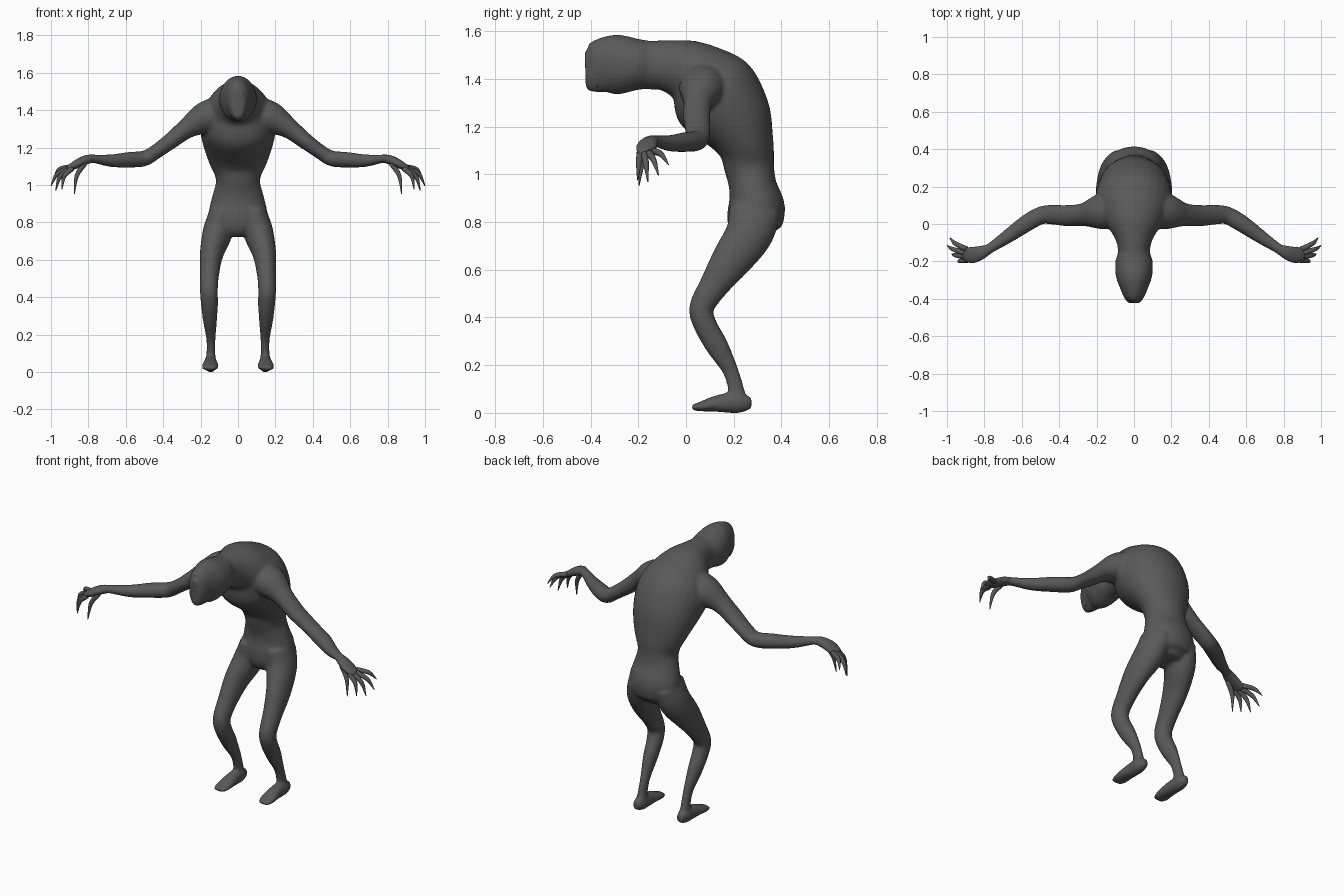
import bpy
import bmesh
import math
from mathutils import Vector

default_cube = bpy.data.objects.get("Cube")
if default_cube:
    bpy.data.objects.remove(default_cube, do_unlink=True)

# One flat colour for the whole creature
skin = bpy.data.materials.new("dark_grey_skin")
skin.use_nodes = True
colour = (.1, .1, .1, 1)
skin.diffuse_color = colour
skin.node_tree.nodes["Principled BSDF"].inputs["Base Color"].default_value = colour


def smooth_path(rings, steps):
    """Interpolate the ring centres and radii with a smooth curve."""
    keys = [Vector(ring) for ring in rings]
    keys = [2 * keys[0] - keys[1]] + keys + [2 * keys[-1] - keys[-2]]
    path = []
    for before, start, end, after in zip(keys, keys[1:], keys[2:], keys[3:]):
        for step in range(steps):
            t = step / steps
            path.append(start + .5 * t * ((end - before)
                        + t * (2 * before - 5 * start + 4 * end - after)
                        + t * t * (3 * start - before - 3 * end + after)))
    path.append(keys[-2])
    return path


def loft(bm, rings, reference, side=1, sides=20, steps=4):
    """Add a closed limb: each ring is x, y, z, radius along reference, other radius."""
    path = smooth_path(rings, steps)
    centres = [Vector(ring[:3]) for ring in path]
    loops = []
    for i, ring in enumerate(path):
        tangent = centres[min(i + 1, len(path) - 1)] - centres[max(i - 1, 0)]
        tangent.normalize()
        across = (reference - tangent * reference.dot(tangent)).normalized()
        other = tangent.cross(across)
        loop = []
        for k in range(sides):
            angle = math.tau * k / sides
            point = centres[i] + across * ring[3] * math.cos(angle) + other * ring[4] * math.sin(angle)
            loop.append(bm.verts.new((point.x * side, point.y, point.z)))
        loops.append(loop)
    faces = [bm.faces.new(loops[0]), bm.faces.new(loops[-1])]
    for lower, upper in zip(loops, loops[1:]):
        for k in range(sides):
            n = (k + 1) % sides
            faces.append(bm.faces.new((lower[k], lower[n], upper[n], upper[k])))
    bmesh.ops.recalc_face_normals(bm, faces=faces)


def make_object(name, bm, smooth=True):
    mesh = bpy.data.meshes.new(name)
    for face in bm.faces:
        face.smooth = smooth
    bm.to_mesh(mesh)
    bm.free()
    mesh.materials.append(skin)
    obj = bpy.data.objects.new(name, mesh)
    bpy.context.scene.collection.objects.link(obj)
    return obj


x_axis = Vector((1, 0, 0))
y_axis = Vector((0, 1, 0))

# Hunched trunk, neck and head, from pelvis to muzzle (y, z, half width, half depth)
trunk = [(.29, .73, .08, .07), (.285, .78, .14, .11), (.295, .86, .155, .12),
         (.28, .95, .135, .1), (.265, 1.03, .118, .105), (.25, 1.12, .155, .12),
         (.2, 1.23, .19, .165), (.115, 1.34, .205, .19), (.02, 1.425, .16, .14),
         (-.08, 1.455, .1, .108), (-.15, 1.457, .086, .102), (-.2, 1.46, .1, .107),
         (-.28, 1.46, .097, .125), (-.34, 1.455, .075, .118),
         (-.39, 1.44, .053, .1), (-.422, 1.438, .034, .078)]

# Arm from shoulder to knuckles
arm = [(.08, .08, 1.38, .1, .1), (.18, .065, 1.355, .095, .088), (.27, .05, 1.305, .062, .056),
       (.36, .045, 1.235, .057, .044), (.44, .05, 1.177, .053, .039),
       (.5, .045, 1.142, .048, .042), (.58, 0, 1.135, .046, .042),
       (.68, -.07, 1.13, .037, .034), (.77, -.13, 1.14, .028, .023),
       (.81, -.15, 1.135, .037, .026), (.86, -.165, 1.113, .046, .024),
       (.91, -.162, 1.085, .04, .016)]

# Leg from hip to ankle
leg = [(.085, .29, .85, .07, .11), (.108, .265, .75, .08, .1), (.14, .19, .64, .064, .085),
       (.152, .115, .53, .052, .062), (.156, .065, .44, .048, .052),
       (.153, .08, .37, .046, .049), (.15, .13, .28, .038, .048),
       (.145, .185, .18, .025, .034), (.145, .21, .1, .024, .034),
       (.147, .222, .04, .032, .035)]

# Foot from heel to toes
foot = [(.147, .275, .04, .02, .024), (.147, .23, .042, .035, .042), (.147, .17, .042, .037, .042),
        (.148, .11, .036, .043, .031), (.15, .06, .026, .044, .02), (.15, .025, .023, .032, .012)]

bm = bmesh.new()
loft(bm, [(0, *ring) for ring in trunk], x_axis, sides=28)
for side in (1, -1):
    loft(bm, arm, y_axis, side)
    loft(bm, leg, x_axis, side)
    loft(bm, foot, x_axis, side)
body = make_object("body", bm)

# Fuse the limbs into one continuous skin
fuse = body.modifiers.new("fuse", "REMESH")
fuse.mode = "VOXEL"
fuse.voxel_size = .009
fuse.use_smooth_shade = True
soften = body.modifiers.new("soften", "SMOOTH")
soften.factor = .5
soften.iterations = 7

# Open mouth cut across the muzzle
bm = bmesh.new()
bmesh.ops.create_cone(bm, cap_ends=True, segments=40, radius1=1, radius2=1, depth=.3)
for vert in bm.verts:
    x, y, z = vert.co
    vert.co = (z, -.402 + .052 * x, 1.41 + .037 * y)
bmesh.ops.recalc_face_normals(bm, faces=bm.faces)
cutter = make_object("mouth_cutter", bm)
cutter.hide_render = True
cutter.hide_set(True)
cut = body.modifiers.new("mouth", "BOOLEAN")
cut.operation = "DIFFERENCE"
cut.solver = "EXACT"
cut.object = cutter


# Curved rows of pointed teeth
def teeth(name, count, y_front, root, tip):
    bm = bmesh.new()
    for i in range(count):
        x = .033 * (2 * i / (count - 1) - 1)
        y = y_front + 22 * x * x
        ring = .006
        loft(bm, [(x, y, root, ring, ring), (x, y - .002, tip, .001, .001)],
             x_axis, sides=6, steps=1)
    make_object(name, bm, smooth=False)


teeth("upper_teeth", 8, -.408, 1.455, 1.412)
teeth("lower_teeth", 6, -.396, 1.366, 1.398)

# Long clawed fingers: knuckle and tip of each, thumb first
fingers = [((.82, -.172, 1.115), (.875, -.197, .952)),
           ((.885, -.192, 1.09), (.942, -.203, .975)),
           ((.9, -.175, 1.088), (.975, -.16, .968)),
           ((.905, -.155, 1.09), (1, -.115, .995)),
           ((.895, -.135, 1.097), (.985, -.073, 1.04))]
bm = bmesh.new()
for knuckle, tip in fingers:
    knuckle, tip = Vector(knuckle), Vector(tip)
    bend = knuckle.lerp(tip, .5) + Vector((.015, 0, .015))
    rings = [(*knuckle, .015, .015), (*bend, .012, .012), (*tip, .002, .002)]
    for side in (1, -1):
        loft(bm, rings, y_axis, side, sides=10)
make_object("fingers", bm)
